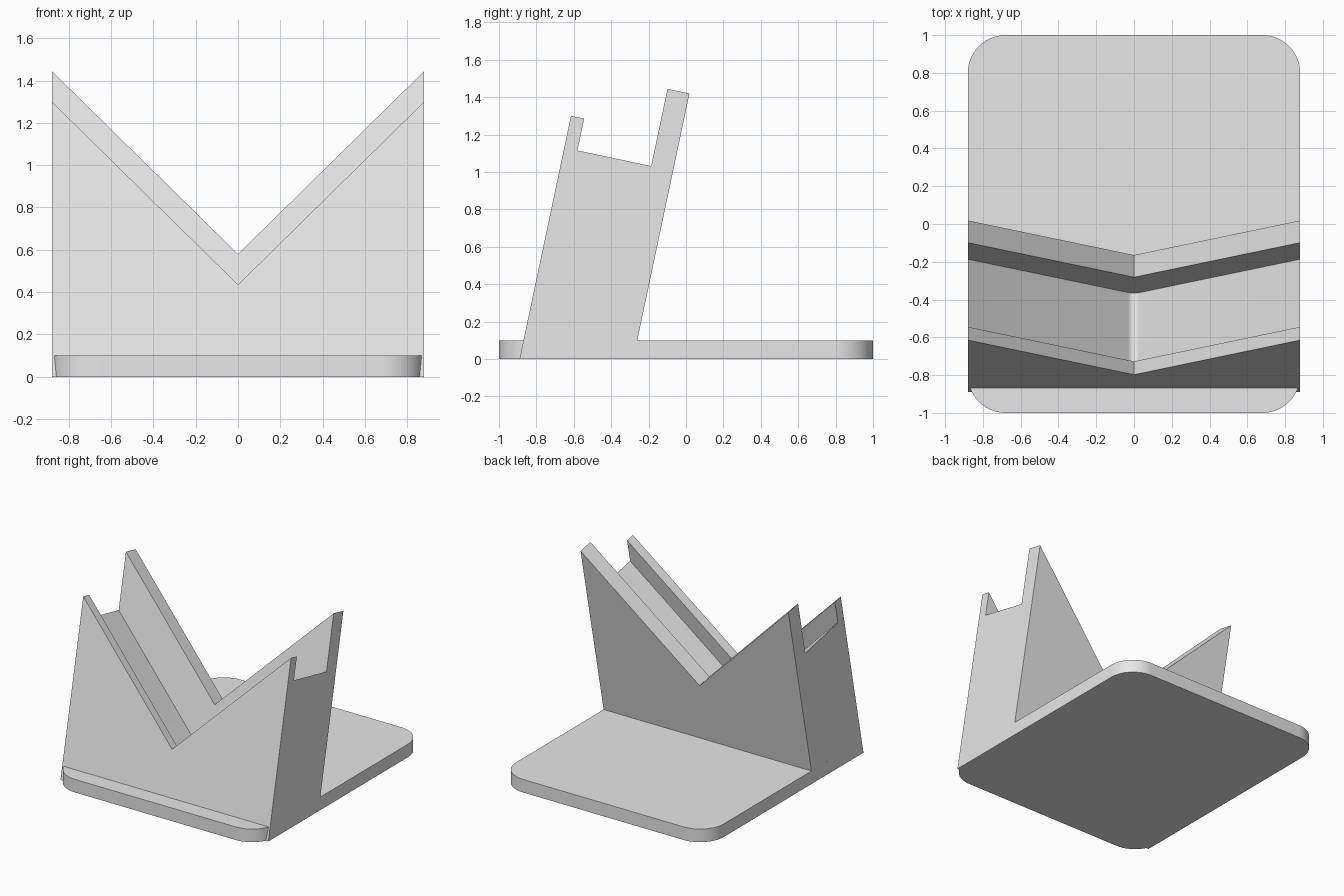
import bpy
import bmesh
from math import sqrt, radians
from mathutils import Vector

cube = bpy.data.objects.get("Cube")
if cube:
    bpy.data.objects.remove(cube, do_unlink=True)

HALF_WIDTH = 0.88
BASE_HEIGHT = 0.1

grey = bpy.data.materials.new("light_grey")
grey.use_nodes = True
grey.diffuse_color = (0.8, 0.8, 0.8, 1)
grey.node_tree.nodes["Principled BSDF"].inputs["Base Color"].default_value = (0.8, 0.8, 0.8, 1)


def finish(bm, name):
    """Turn a bmesh into a grey object, smooth on curves and sharp on edges."""
    bmesh.ops.recalc_face_normals(bm, faces=bm.faces[:])
    mesh = bpy.data.meshes.new(name)
    bm.to_mesh(mesh)
    bm.free()
    mesh.materials.append(grey)
    obj = bpy.data.objects.new(name, mesh)
    bpy.context.collection.objects.link(obj)
    bpy.ops.object.select_all(action='DESELECT')
    obj.select_set(True)
    bpy.context.view_layer.objects.active = obj
    bpy.ops.object.shade_smooth_by_angle(angle=radians(30))
    return obj


# Base plate with rounded corners
bm = bmesh.new()
bmesh.ops.create_cube(bm, size=1)
for v in bm.verts:
    v.co = Vector((v.co.x * 2 * HALF_WIDTH, v.co.y * 2, (v.co.z + 0.5) * BASE_HEIGHT))
corners = [e for e in bm.edges if abs(e.verts[0].co.z - e.verts[1].co.z) > 0.05]
bmesh.ops.bevel(bm, geom=corners, offset=0.2, segments=14, profile=0.5, affect='EDGES')
finish(bm, "base_plate")

# Leaning cradle: a grooved side profile swept along a V
LEAN = Vector((0, 0.275, 1.30)).normalized()
DEPTH = Vector((0, LEAN.z, -LEAN.y))
FOOT = Vector((0, -0.89, 0))
SLOPE = 0.884 / HALF_WIDTH
FILLET_X = 0.03
FILLET_R = FILLET_X * sqrt(1 + SLOPE ** 2) / SLOPE

# Depth and lowest height along the lean; True marks the rounded groove floor
PROFILE = [(0, 0.445, False), (0.072, 0.445, False),
           (0.072, 0.271, True), (0.475, 0.271, True),
           (0.475, 0.693, False), (0.595, 0.693, False)]


def rise(x, rounded):
    if rounded and abs(x) < FILLET_X:
        return FILLET_R * sqrt(1 + SLOPE ** 2) - sqrt(FILLET_R ** 2 - x * x)
    return SLOPE * abs(x)


def section(bm, x):
    """One closed side profile at position x."""
    points = [FOOT]
    points += [FOOT + DEPTH * d + LEAN * (s + rise(x, r)) for d, s, r in PROFILE]
    points.append(FOOT + Vector((0, PROFILE[-1][0] / LEAN.z, 0)))
    return [bm.verts.new((x, p.y, p.z)) for p in points]


bm = bmesh.new()
stations = [-HALF_WIDTH] + [FILLET_X * i / 5 for i in range(-5, 6)] + [HALF_WIDTH]
rings = [section(bm, x) for x in stations]
count = len(rings[0])
for a, b in zip(rings, rings[1:]):
    for i in range(count):
        j = (i + 1) % count
        bm.faces.new((a[i], a[j], b[j], b[i]))
bm.faces.new(rings[0])
bm.faces.new(rings[-1])
# Merge the coplanar strips into clean flat faces
bmesh.ops.dissolve_limit(bm, angle_limit=radians(0.5), verts=bm.verts[:], edges=bm.edges[:])
finish(bm, "v_cradle")
